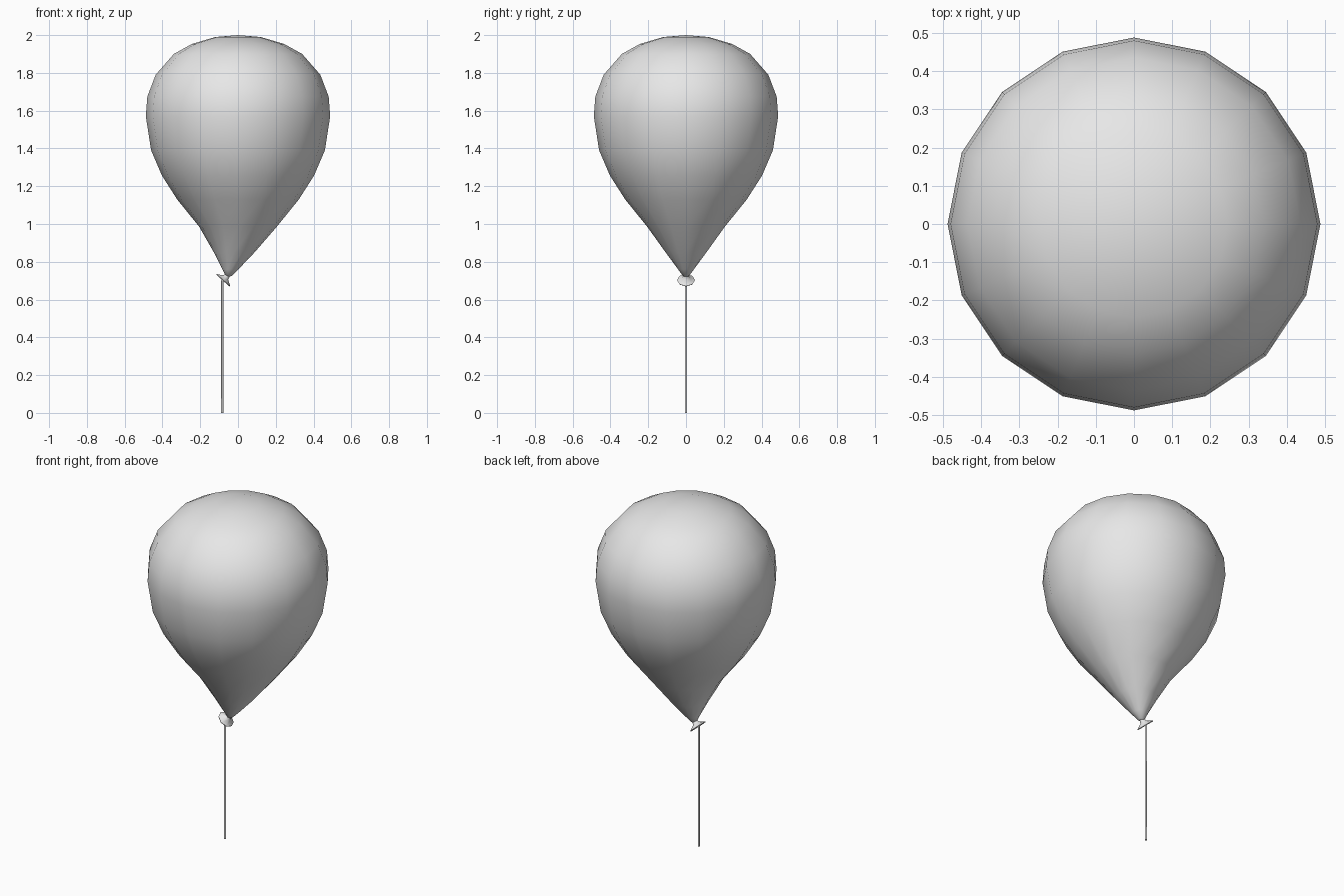
import bpy, bmesh, math
from mathutils import Vector, Matrix

if "Cube" in bpy.data.objects:
    bpy.data.objects.remove(bpy.data.objects["Cube"])

grey = bpy.data.materials.new("light grey")
grey.diffuse_color = (0.8, 0.8, 0.8, 1)
grey.use_nodes = True
grey.node_tree.nodes["Principled BSDF"].inputs["Base Color"].default_value = grey.diffuse_color


def lathe(name, rings, sides, matrix=Matrix(), smooth_angle=180):
    """Skin circular rings (x offset, z, radius); radius 0 makes a pole."""
    bm = bmesh.new()
    loops = []
    for cx, z, r in rings:
        n = sides if r > 0 else 1
        loops.append([bm.verts.new((cx + r * math.cos(2 * math.pi * i / sides),
                                    r * math.sin(2 * math.pi * i / sides), z))
                      for i in range(n)])
    for a, b in zip(loops, loops[1:]):
        for i in range(sides):
            j = (i + 1) % sides
            quad = [a[i % len(a)], a[j % len(a)], b[j % len(b)], b[i % len(b)]]
            bm.faces.new(list(dict.fromkeys(quad)))
    bmesh.ops.recalc_face_normals(bm, faces=bm.faces)
    bm.transform(matrix)
    mesh = bpy.data.meshes.new(name)
    bm.to_mesh(mesh)
    bm.free()
    mesh.materials.append(grey)
    obj = bpy.data.objects.new(name, mesh)
    bpy.context.collection.objects.link(obj)
    bpy.ops.object.select_all(action='DESELECT')
    obj.select_set(True)
    bpy.context.view_layer.objects.active = obj
    bpy.ops.object.shade_smooth_by_angle(angle=math.radians(smooth_angle))
    return obj


# Balloon skin, with the neck drifting sideways at the bottom
lathe("balloon", [
    (-0.05, 0.72, 0), (-0.05, 0.725, 0.016), (-0.04, 0.76, 0.042),
    (-0.02, 0.85, 0.108), (0, 0.985, 0.205), (0, 1.13, 0.322),
    (0, 1.255, 0.402), (0, 1.39, 0.46), (0, 1.57, 0.488), (0, 1.675, 0.48),
    (0, 1.79, 0.436), (0, 1.9, 0.34), (0, 1.953, 0.245),
    (0, 1.99, 0.12), (0, 2.0, 0)], 16)

# Flared knot, tilted down and to the side
axis = Vector((-0.66, 0, -0.75))
tilt = axis.to_track_quat('Z', 'Y').to_matrix().to_4x4()
lathe("knot", [(0, -0.008, 0), (0, -0.006, 0.012), (0, 0.014, 0.018),
               (0, 0.032, 0.048), (0, 0.036, 0.046), (0, 0.028, 0)], 8,
      Matrix.Translation((-0.056, 0, 0.727)) @ tilt, 50)

# String
lathe("string", [(-0.083, 0, 0), (-0.083, 0, 0.006), (-0.083, 0.705, 0.006),
                 (-0.083, 0.705, 0)], 6, smooth_angle=65)
